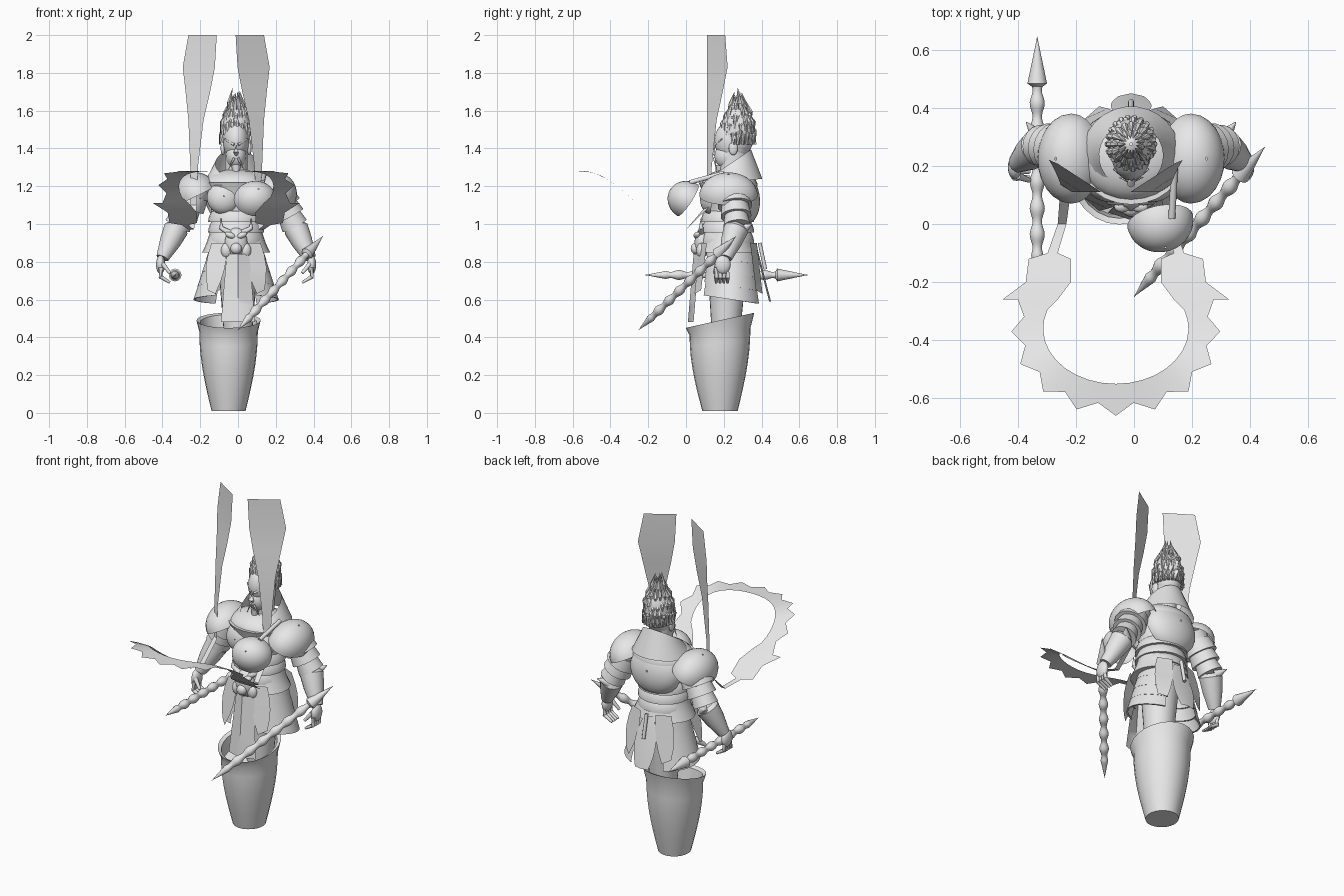
import bpy, bmesh, math, random
from math import sin, cos, pi, tau
from mathutils import Vector, Euler

random.seed(4)
if "Cube" in bpy.data.objects:
    bpy.data.objects.remove(bpy.data.objects["Cube"])

shade = (.8, .8, .8, 1)
grey = bpy.data.materials.new("plain_grey")
grey.use_nodes = True
grey.diffuse_color = shade
grey.node_tree.nodes["Principled BSDF"].inputs["Base Color"].default_value = shade
parts = []


def at(side, x, y, z):
    """Point at a distance x to one side of the body centre line."""
    return Vector((side * x - .01, y, z))


def fractions(steps):
    return [i / steps for i in range(steps + 1)]


def skin(name, rows, closed=True, caps=False):
    """Join rows of points into a surface."""
    bm = bmesh.new()
    grid = [[bm.verts.new(point) for point in row] for row in rows]
    count = len(rows[0])
    for lower, upper in zip(grid, grid[1:]):
        for i in range(count if closed else count - 1):
            j = (i + 1) % count
            bm.faces.new((lower[i], lower[j], upper[j], upper[i]))
    if caps:
        bm.faces.new(grid[0])
        bm.faces.new(grid[-1])
    bmesh.ops.recalc_face_normals(bm, faces=bm.faces)
    mesh = bpy.data.meshes.new(name)
    bm.to_mesh(mesh)
    bm.free()
    mesh.materials.append(grey)
    part = bpy.data.objects.new(name, mesh)
    bpy.context.collection.objects.link(part)
    parts.append(part)


def oval(centre, rx, ry, count=24, start=0, sweep=tau, lift=0):
    """Horizontal ring or arc; lift raises its back and lowers its front."""
    gaps = count if sweep == tau else count - 1
    angles = [start + sweep * i / gaps for i in range(count)]
    return [Vector(centre) + Vector((rx * cos(a), ry * sin(a), lift * sin(a))) for a in angles]


def lathe(name, low, high, radius, depth=1, steps=8):
    """Oval column whose radius follows a rule from low to high."""
    rows = [oval(low.lerp(high, t), radius(t), radius(t) * depth) for t in fractions(steps)]
    skin(name, rows, caps=True)


def tube(name, points, radii, count=12):
    rows = []
    for i, point in enumerate(points):
        direction = points[min(i + 1, len(points) - 1)] - points[max(i - 1, 0)]
        turn = direction.to_track_quat("Z", "Y")
        rows.append([point + turn @ v for v in oval((0, 0, 0), radii[i], radii[i], count)])
    skin(name, rows, caps=True)


def dome(name, centre, size, tilt=(0, 0, 0), extent=pi / 2):
    """Half ellipsoid facing local +z, or a whole one when extent is near pi."""
    turn = Euler(tilt).to_matrix()
    rows = []
    for t in fractions(10):
        a = extent * max(t, .02)
        ring = oval((0, 0, size[2] * cos(a)), size[0] * sin(a), size[1] * sin(a))
        rows.append([centre + turn @ v for v in ring])
    skin(name, rows)


def blob(name, centre, size, tilt=(0, 0, 0)):
    dome(name, centre, size, tilt, pi * .98)


def cloth(name, top, bottom, width, bow):
    """Hanging strip, bowed along its middle."""
    rows = []
    for t in fractions(8):
        middle, half = top.lerp(bottom, t), Vector((width(t), 0, 0))
        rows.append([middle - half, middle + Vector((0, bow, 0)), middle + half])
    skin(name, rows, closed=False)


# Open-topped base with a flared, sloping rim
foot, brim = Vector((-.05, .18, .01)), Vector((-.05, .18, .43))
rows = []
for t in fractions(7):
    radius = .09 + .065 * sin(t * pi / 2)
    rows.append(oval(foot.lerp(brim, t), radius, radius * 1.04, lift=.02 * t))
for rise, radius in ((.06, .17), (.05, .15), (-.03, .14)):
    rows.append(oval(brim + Vector((0, 0, rise)), radius, radius * 1.07, lift=.04))
skin("base_boot", rows, caps=True)
lathe("leg_column", at(1, .01, .21, .36), at(1, .01, .22, .85), lambda t: .07 + .04 * t)

# Torso, shoulders and waist bands
lathe("torso", at(1, 0, .22, .85), at(1, 0, .22, 1.22), lambda t: .13 + .05 * (2 * t - 1) ** 2, .85)
dome("shoulder_yoke", at(1, 0, .23, 1.2), (.18, .15, .09))
lathe("neck", at(1, 0, .25, 1.2), at(1, 0, .25, 1.4), lambda t: .06, 1.2)
for i in range(3):
    base = at(1, 0, .22, .9 + i * .055)
    lathe("waist_band", base, base + Vector((0, 0, .06)), lambda t: .148 - .02 * t * t, .95)
dome("back_plate", at(1, 0, .29, 1.14), (.165, .15, .1), (-1.4, 0, 0))

# Raised collar, open at the front
rows = []
for t in fractions(5):
    radius = .17 - .06 * t
    rows.append(oval(at(1, 0, .235, 1.22 + .1 * t), radius, radius, 24, -1.1, pi + 2.2, .02 + .055 * t))
skin("collar", rows, closed=False)

# Hanging cloths and the toggle behind the belt
cloth("front_cloth", at(1, .01, .07, .84), at(1, .01, .04, .48), lambda t: .06 + .03 * t, -.03)
cloth("back_cloth", at(1, 0, .365, .88), at(1, 0, .44, .59), lambda t: .03 + .04 * sin(t * 2.8), .01)
tube("back_toggle", [at(1, 0, .39, .9), at(1, 0, .42, .76)], (.01, .01))

# Beast-face buckle
blob("buckle_face", at(1, 0, .085, .9), (.06, .04, .08))
blob("buckle_snout", at(1, 0, .05, .87), (.03, .025, .03))

# Head
blob("skull", at(1, 0, .25, 1.44), (.07, .1, .11))
blob("jaw", at(1, 0, .22, 1.36), (.055, .07, .07))
tube("nose", [at(1, 0, y, z) for y, z in ((.16, 1.42), (.14, 1.38), (.16, 1.36))], (.008, .014, .006))
tube("beard", [at(1, 0, .18, 1.31), at(1, 0, .165, 1.22)], (.026, .002))

# Swept-up hair built from a core and rings of locks
crown = at(1, 0, .275, 1.49)
blob("hair_core", crown, (.08, .09, .14))
for ring in range(4):
    count = 22 - 3 * ring
    spread = 1 - .06 * ring ** 2
    for i in range(count):
        a = tau * (i + ring / 2) / count
        if ring == 0 and sin(a) < -.5:
            continue
        out = Vector((.08 * cos(a), .09 * sin(a), 0)) * spread
        root = crown + out + Vector((0, 0, .05 * ring - .07))
        up = Vector((0, 0, random.uniform(.09, .15)))
        tube("hair_lock", [root, root + up / 2, root + up - out / 2], (.011, .012, .001), 6)

for side in (-1, 1):
    # Layered skirt plates
    for i in range(4):
        half = 1.25 - i * .06
        arc = dict(start=(0 if side > 0 else pi) - half, sweep=2 * half, lift=-.025)
        top = at(1, 0, .24, .9 - i * .07)
        low = top - Vector((0, 0, .09))
        rx, ry = .16 + i * .022, .14 + i * .009
        skin("skirt_plate", [oval(top, rx - .03, ry - .015, **arc), oval(low, rx, ry, **arc),
                             oval(low, rx - .01, ry - .01, **arc)], closed=False)

    # Pointed plates beside both cloths
    for name, y, facing in (("front_tasset", .09, -1), ("rear_tasset", .36, 1)):
        rows = []
        for t in fractions(4):
            x, half = .09 + .04 * t, .04 + .02 * sin(pi * t) - .02 * t
            depth = y + facing * .03 * t
            rows.append([at(side, x - half, depth + facing * .015, .9 - .27 * t),
                         at(side, x + half, depth - facing * .02, .9 - .25 * t)])
        skin(name, rows, closed=False)

    # Buckle cheeks, brows and horns
    blob("buckle_cheek", at(side, .05, .08, .86), (.03, .025, .04))
    blob("buckle_brow", at(side, .03, .06, .94), (.03, .02, .016), (0, side * -.4, 0))
    tube("buckle_horn", [at(side, .03, .08, .95), at(side, .08, .08, .98), at(side, .08, .08, 1.03)],
         (.017, .012, .002))

    # Paired face features
    tube("brow", [at(side, .01, .153, 1.42), at(side, .06, .19, 1.45)], (.008, .004))
    blob("ear", at(side, .07, .25, 1.4), (.012, .024, .036))
    tube("moustache", [at(side, .01, .15, 1.35), at(side, .04, .16, 1.29)], (.007, .001))

    # Armour over chest and shoulder
    dome("breast_plate", at(side, .065, .14, 1.14), (.09, .09, .065), (1.45, 0, 0))
    dome("shoulder_plate", at(side, .205, .225, 1.15), (.115, .155, .125), (0, side * .45, 0))

    # Arm with overlapping bands and forearm guard
    shoulder, elbow = at(side, .2, .25, 1.2), at(side, .31, .27, .99)
    wrist = at(side, .39, .21, .82)
    tube("upper_arm", [shoulder, elbow], (.08, .055))
    for i in range(3):
        start, end = (shoulder.lerp(elbow, share) for share in (.25 * i + .2, .25 * i + .5))
        tube("arm_band", [start, end], (.08 - .01 * i, .092 - .01 * i), 18)
    tube("forearm_guard", [elbow, elbow.lerp(wrist, .1), elbow.lerp(wrist, .5), wrist], (.05, .066, .056, .034), 18)
    tube("elbow_spike", [at(side, .32, .3, .97), at(side, .36, .35, 1)], (.03, .002))

    # Hand with curled fingers
    blob("hand_back", at(side, .4, .195, .785), (.024, .042, .05))
    for i in range(4):
        y = .16 + i * .02
        tube("finger", [at(side, .4, y, .77), at(side, .4, y, .72), at(side, .35, y, .69)], (.012, .012, .007))
    tube("thumb", [at(side, .39, .165, .79), at(side, .35, .15, .74)], (.013, .008))

# Chest guard on the left side
dome("chest_guard", at(1, .1, .01, 1.125), (.115, .1, .11), (1, 0, .2))
tube("guard_strap", [at(1, .14, .02, 1.22), at(1, .15, .2, 1.27)], (.012, .012))


def staff(name, tail, tip):
    """Knobbed shaft with a tapered tail and a broad point."""
    stops = fractions(80)
    radii = []
    for t in stops:
        shaft = min(t / 6, .021 + .005 * cos(t * 60))
        radii.append(max(.001, shaft if t < .81 else (1 - t) * .18))
    tube(name, [tail.lerp(tip, t) for t in stops], radii)


staff("right_staff", Vector((-.333, -.217, .73)), Vector((-.333, .645, .73)))
staff("left_staff", Vector((0, -.25, .44)), Vector((.45, .265, .935)))


def loop_point(x, y):
    """The floating loop climbs smoothly towards its front."""
    return Vector((x, y, .97 + .155 * (1 - cos(pi * min(1, -y / .55)))))


# Streamers: a broad paddle narrowing to a ribbon, then half of the jagged loop
strip = []
for z, outer, inner in ((2, .2, .05), (1.83, .23, .06), (1.7, .215, .085), (1.55, .2, .12), (1.3, .19, .15), (1.1, .19, .155)):
    strip.append([Vector((outer, .11 + .65 * (outer - inner), z)), Vector((inner, .11, z))])
for y, outer, inner in ((0, .2, .17), (-.1, .235, .2), (-.12, .3, .155), (-.2, .31, .155), (-.26, .39, .2)):
    strip.append([loop_point(outer, y), loop_point(inner, y)])
for i, t in enumerate(fractions(10)):
    a = .35 - t * (.35 + pi / 2)
    width = .09 + .02 * (-1) ** i
    strip.append([loop_point((.25 + r) * cos(a), (.19 + r) * sin(a) - .36) for r in (width, 0)])
for side, name in ((-1, "right_streamer"), (1, "left_streamer")):
    skin(name, [[Vector((side * p.x - .0625, p.y, p.z)) for p in pair] for pair in strip], closed=False)

# Smooth shading with sharp plate edges
bpy.ops.object.select_all(action="DESELECT")
for part in parts:
    part.select_set(True)
bpy.context.view_layer.objects.active = parts[0]
bpy.ops.object.shade_smooth_by_angle(angle=math.radians(40))
